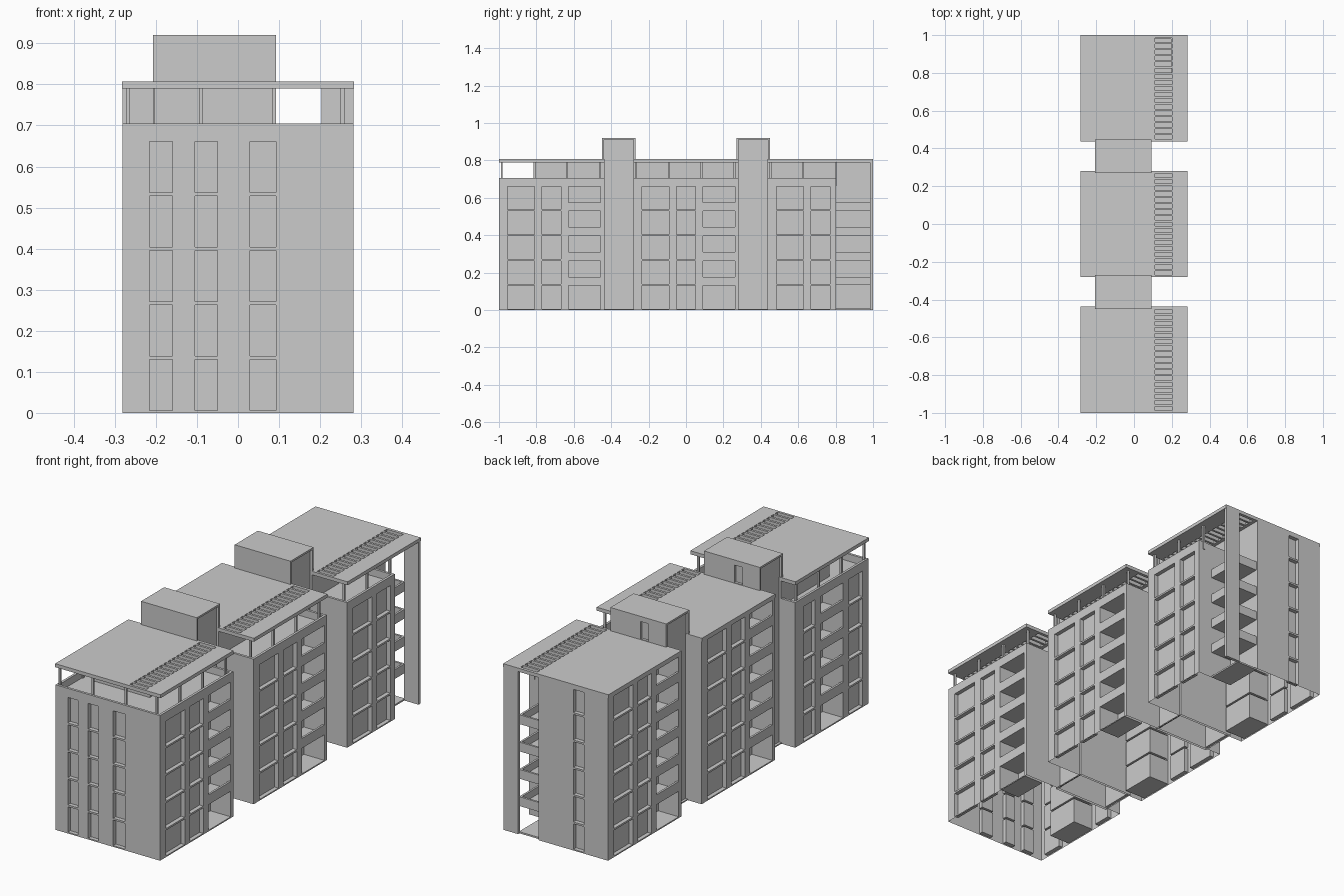
import bpy, bmesh

if "Cube" in bpy.data.objects:
    bpy.data.objects.remove(bpy.data.objects["Cube"])

X0, X1, XM = -0.281, 0.281, 0.093      # outer sides, inner edge of the right terrace
DECK, TOP, RAIL = 0.665, 0.79, 0.705   # terrace level, roof underside, parapet top
LEN = 0.563                            # length of one block
STOREY = 0.1328


def finish(name, bm):
    bmesh.ops.remove_doubles(bm, verts=bm.verts, dist=1e-5)
    me = bpy.data.meshes.new(name)
    bm.to_mesh(me)
    bm.free()
    ob = bpy.data.objects.new(name, me)
    bpy.context.collection.objects.link(ob)
    return ob


def boxes(name, items):
    """Each item is (x0, x1, y0, y1, z0, z1)."""
    bm = bmesh.new()
    for x0, x1, y0, y1, z0, z1 in items:
        vs = bmesh.ops.create_cube(bm, size=1)['verts']
        for v in vs:
            v.co = ((x0 + x1) / 2 + v.co.x * (x1 - x0),
                    (y0 + y1) / 2 + v.co.y * (y1 - y0),
                    (z0 + z1) / 2 + v.co.z * (z1 - z0))
    me = finish(name, bm)
    return me


def facade(name, p, q, z0, z1, holes=()):
    """Wall sheet from p to q, outside on the right; holes (a0, a1, z0, z1, depth) become recesses."""
    ax = 0 if abs(p[0] - q[0]) > abs(p[1] - q[1]) else 1
    fwd = q[ax] > p[ax]
    s = 1 if fwd else -1
    inward = s if ax == 0 else -s
    a_cuts = sorted({p[ax], q[ax], *[h[i] for h in holes for i in (0, 1)]}, reverse=not fwd)
    z_cuts = sorted({z0, z1, *[h[i] for h in holes for i in (2, 3)]})
    bm = bmesh.new()

    def pt(a, z, d):
        o = p[1 - ax] + inward * d
        return bm.verts.new((a, o, z) if ax == 0 else (o, a, z))

    def quad(*c):
        bm.faces.new([pt(*k) for k in c])

    for a, b in zip(a_cuts, a_cuts[1:]):
        for c, d in zip(z_cuts, z_cuts[1:]):
            m, n = (a + b) / 2, (c + d) / 2
            if not any(h[0] < m < h[1] and h[2] < n < h[3] for h in holes):
                quad((a, c, 0), (b, c, 0), (b, d, 0), (a, d, 0))
    for a, b, c, d, t in holes:
        if not fwd:
            a, b = b, a
        quad((a, c, t), (b, c, t), (b, d, t), (a, d, t))
        quad((a, c, 0), (b, c, 0), (b, c, t), (a, c, t))
        quad((a, d, t), (b, d, t), (b, d, 0), (a, d, 0))
        quad((a, c, 0), (a, c, t), (a, d, t), (a, d, 0))
        quad((b, c, t), (b, c, 0), (b, d, 0), (b, d, t))
    return finish(name, bm)


def column(a0, a1, floors, depth=0.02):
    """A vertical stack of equal openings."""
    return [(a0, a1, STOREY * i + 0.006, min(STOREY * i + 0.13, 0.783), depth) for i in range(floors)]


def balcony_rails(name, x0, x1, y0, y1, floors):
    boxes(name, [(x0, x1, y0, y1, STOREY * i, STOREY * i + 0.045) for i in range(1, floors)])


def roof(name, y0):
    """Flat plate with a row of pergola slots, thickened downwards."""
    ys = [y0]
    for k in range(17):
        ys += [y0 + 0.012 + 0.0322 * k, y0 + 0.033 + 0.0322 * k]
    ys.append(y0 + LEN)
    xs = [-0.283, 0.11, 0.2, 0.283]
    bm = bmesh.new()
    for j in range(len(ys) - 1):
        for i in range(3):
            if i == 1 and j % 2:
                continue
            bm.faces.new([bm.verts.new((x, y, 0.807)) for x, y in (
                (xs[i], ys[j]), (xs[i + 1], ys[j]), (xs[i + 1], ys[j + 1]), (xs[i], ys[j + 1]))])
    m = finish(name, bm).modifiers.new('thickness', 'SOLIDIFY')
    m.thickness, m.offset = 0.017, -1


T = 0.012  # parapet thickness
for n, y0 in enumerate((-1.0, -0.2815, 0.437)):
    y1 = y0 + LEN
    tag = ('front', 'middle', 'back')[n] + '_block_'
    ye = 0.803 if n == 2 else y1       # end of the right side

    # Right side: two window stacks and a balcony stack
    right = column(y0 + 0.046, y0 + 0.19, 5) + column(y0 + 0.23, y0 + 0.332, 5)
    if n < 2:
        right += column(y0 + 0.372, y0 + 0.543, 5, 0.11)
        balcony_rails(tag + 'right_rails', X1 - 0.01, X1, y0 + 0.372, y0 + 0.543, 5)
    facade(tag + 'right_wall', (X1, y0), (X1, ye), 0, DECK, right)

    # Left side
    fl = 5 if n == 0 else 6
    if n == 0:
        w, b = [(0.046, 0.15), (0.41, 0.5)], (0.195, 0.365)
    else:
        w, b = [(0.373, 0.517), (0.231, 0.333)], (0.02, 0.191)
    left = [h for a, c in w for h in column(y0 + a, y0 + c, fl)]
    left += column(y0 + b[0], y0 + b[1], fl, 0.11)
    facade(tag + 'left_wall', (X0, y1), (X0, y0), 0, DECK if n == 0 else TOP, left)
    balcony_rails(tag + 'left_rails', X0, X0 + 0.01, y0 + b[0], y0 + b[1], fl)

    roof(tag + 'roof', y0)

    if n == 0:
        # Front block: terrace all round a set-back penthouse
        wins = [h for a, c in ((-0.215, -0.159), (-0.105, -0.05), (0.029, 0.093)) for h in column(a, c, 5)]
        facade(tag + 'front_wall', (X0, y0), (X1, y0), 0, DECK, wins)
        facade(tag + 'rear_wall', (X1, y1), (X0, y1), 0, DECK)
        boxes(tag + 'terrace_floor', [(X0 + 0.002, X1 - 0.002, y0 + 0.002, y1 - 0.002, 0.662, 0.67)])
        boxes(tag + 'penthouse', [(-0.205, XM, -0.81, y1, 0.67, TOP)])
        boxes(tag + 'parapet', [(X0, X1, y0, y0 + T, DECK, RAIL), (X0, X1, y1 - T, y1, DECK, RAIL),
                                (X0, X0 + T, y0 + T, y1 - T, DECK, RAIL),
                                (X1 - T, X1, y0 + T, y1 - T, DECK, RAIL)])
    else:
        # Other blocks: terrace only along the right side
        facade(tag + 'front_wall_tall', (X0, y0), (XM, y0), 0, TOP)
        facade(tag + 'front_wall_low', (XM, y0), (X1, y0), 0, DECK)
        facade(tag + 'rear_wall_low', (X1, ye), (XM, ye), 0, DECK)
        facade(tag + 'rear_wall_tall', (XM, y1), (X0, y1), 0, TOP,
               column(-0.153, -0.095, 6) if n == 2 else ())
        facade(tag + 'terrace_wall', (XM, y0), (XM, ye), DECK, TOP)
        boxes(tag + 'terrace_floor', [(XM, X1 - 0.002, y0 + 0.002, ye - 0.002, 0.662, 0.67)])
        boxes(tag + 'parapet', [(XM, X1, y0, y0 + T, DECK, RAIL), (XM, X1, ye - T, ye, DECK, RAIL),
                                (X1 - T, X1, y0 + T, ye - T, DECK, RAIL)])

    # Slim posts carrying the roof
    posts = [(0.254, y0 + d) for d in (0.015, 0.19, 0.365, 0.54) if y0 + d < ye]
    if n == 0:
        posts += [(x, y0 + 0.015) for x in (-0.268, -0.09, 0.088)]
        posts += [(-0.268, y0 + d) for d in (0.19, 0.365, 0.54)]
    boxes(tag + 'posts', [(x - 0.005, x + 0.005, y - 0.005, y + 0.005, DECK, TOP) for x, y in posts])

# Open corner of the back block: inner wall, pier and stacked balconies
facade('corner_inner_wall', (XM, 0.803), (XM, 1.0), 0, TOP)
boxes('corner_pier', [(0.203, X1, 0.985, 1.0, 0, TOP)])
slabs = [(XM, 0.205, 0.803, 0.99, 0, 0.008)]
for i in range(1, 5):
    z = STOREY * i
    slabs += [(XM, 0.205, 0.803, 0.99, z, z + 0.01),
              (0.195, 0.205, 0.803, 0.98, z + 0.01, z + 0.045),
              (XM, 0.205, 0.98, 0.99, z + 0.01, z + 0.045)]
boxes('corner_balconies', slabs)

# Stair towers between the blocks
for n, y0 in enumerate((-0.449, 0.27)):
    y1 = y0 + 0.178
    tag = ('front', 'rear')[n] + '_tower_'
    panel = [(y0 + 0.01, y1 - 0.01, 0.006, 0.911, 0.012)]
    facade(tag + 'right', (XM, y0), (XM, y1), 0, 0.918, panel)
    facade(tag + 'left', (-0.207, y1), (-0.207, y0), 0, 0.918, panel)
    facade(tag + 'front', (-0.207, y0), (XM, y0), 0, 0.918)
    facade(tag + 'rear', (XM, y1), (-0.207, y1), 0, 0.918, [(-0.113, -0.07, 0.81, 0.895, 0.012)])
    boxes(tag + 'cap', [(-0.207, XM, y0, y1, 0.915, 0.92)])
